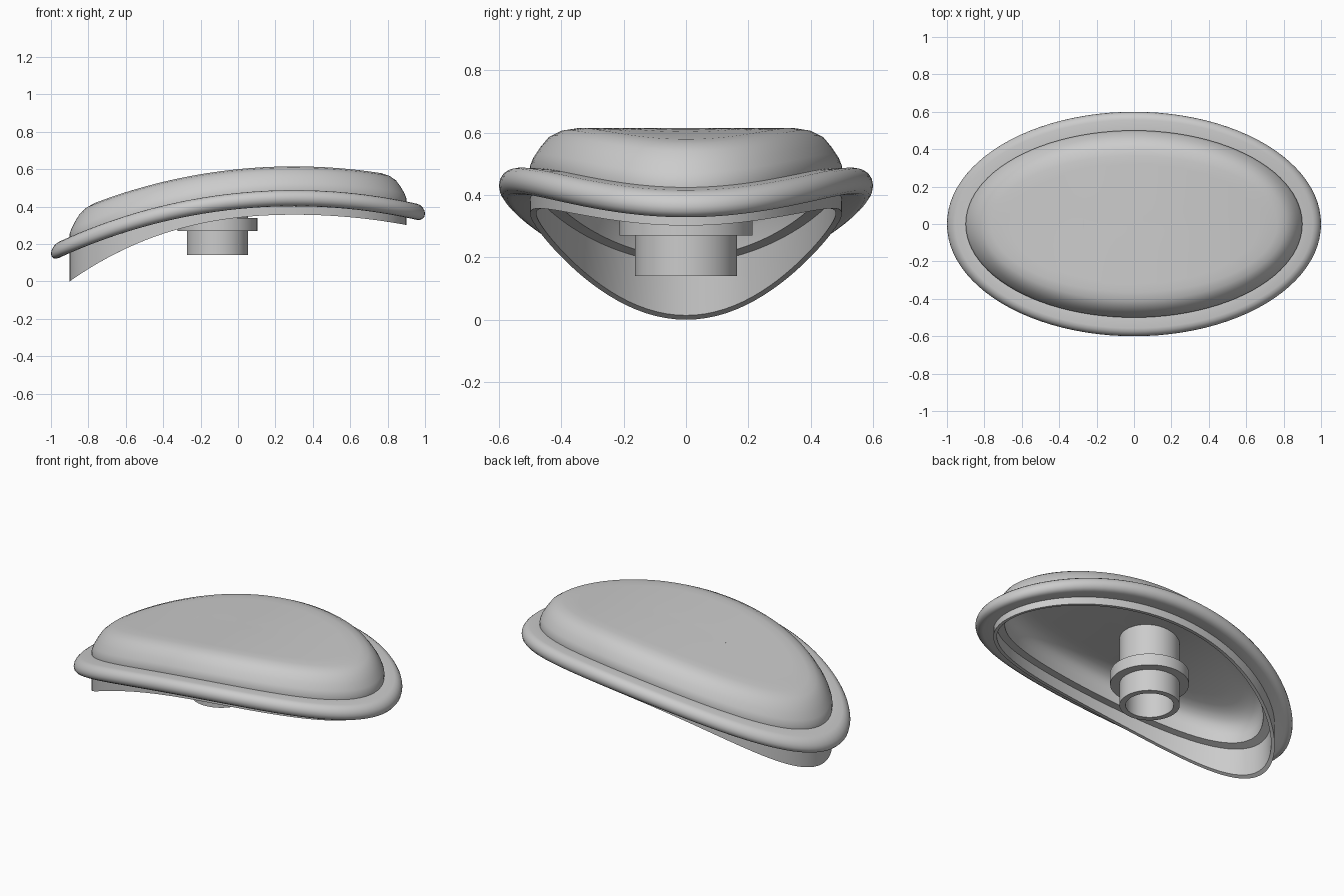
import bpy, bmesh, math

cube = bpy.data.objects.get("Cube")
if cube:
    bpy.data.objects.remove(cube, do_unlink=True)

mat = bpy.data.materials.new("light grey")
mat.use_nodes = True
GREY = (0.6, 0.6, 0.6, 1)
mat.diffuse_color = GREY
mat.node_tree.nodes["Principled BSDF"].inputs["Base Color"].default_value = GREY

LONG, SHORT, PEAK, BEND, SEG = 0.9, 0.5, 0.3, 3.0, 96


def crown(x):
    """Drop of the arched surface along x."""
    return math.sqrt(BEND ** 2 - (x - PEAK) ** 2) - BEND


def skirt_edge(x):
    """Lower rim, dipping more steeply towards the right end."""
    d = x - PEAK
    return 0.357 - 0.153 * d * d - 0.079 * max(0, -d) ** 3


def finish(bm, name, angle=35):
    bmesh.ops.recalc_face_normals(bm, faces=bm.faces)
    mesh = bpy.data.meshes.new(name)
    bm.to_mesh(mesh)
    bm.free()
    mesh.materials.append(mat)
    obj = bpy.data.objects.new(name, mesh)
    bpy.context.collection.objects.link(obj)
    bpy.ops.object.select_all(action='DESELECT')
    obj.select_set(True)
    bpy.context.view_layer.objects.active = obj
    bpy.ops.object.shade_smooth_by_angle(angle=math.radians(angle))
    return obj


def ring(bm, a, b, height):
    verts = []
    for i in range(SEG):
        t = math.tau * i / SEG
        x = a * math.cos(t)
        verts.append(bm.verts.new((x, b * math.sin(t), height(x))))
    return verts


def bridge(bm, p, q):
    for i in range(SEG):
        j = (i + 1) % SEG
        bm.faces.new((p[i], p[j], q[j], q[i]))


def arched(z):
    return lambda x: z + crown(x)


def sheet(d, z):
    """Rings filling an arched oval from its middle to its border."""
    return [((LONG + d) * k / 8, (SHORT + d) * k / 8, arched(z)) for k in range(1, 9)]


# Shell: section given as (outward offset, height above the arch)
outer = [(-0.09, 0.608), (-0.055, 0.59), (-0.03, 0.56), (-0.01, 0.53), (0, 0.505), (0, 0.485)]
FLANGE_Z, FLANGE_R = 0.445, 0.043
for k in range(9):
    t = math.pi * (0.5 - k / 8)
    outer.append((0.1 - FLANGE_R + FLANGE_R * math.cos(t), FLANGE_Z + FLANGE_R * math.sin(t)))
outer.append((0, FLANGE_Z - FLANGE_R))
inner = [(-0.02, 0.425), (-0.065, 0.425), (-0.065, 0.48), (-0.075, 0.52), (-0.1, 0.545), (-0.135, 0.56)]


def section(points):
    return [(LONG + d, SHORT + d, arched(z)) for d, z in points]


rows = sheet(-0.135, 0.615) + section(outer)
rows += [(LONG + d, SHORT + d, skirt_edge) for d in (0, -0.02)]
rows += section(inner) + sheet(-0.18, 0.565)[::-1]

bm = bmesh.new()
rings = [ring(bm, *row) for row in rows]
for p, q in zip(rings, rings[1:]):
    bridge(bm, p, q)
for end, z in ((rings[0], 0.615), (rings[-1], 0.565)):
    centre = bm.verts.new((0, 0, arched(z)(0)))
    for i in range(SEG):
        bm.faces.new((end[i], end[(i + 1) % SEG], centre))
finish(bm, "arched_oval_cap")


# Stem: hollow tube with a collar, hanging from the roof
def tube(name, x, r_out, r_in, low, high):
    bm = bmesh.new()
    loops = [ring(bm, r, r, lambda _, z=z: z)
             for r, z in ((r_out, low), (r_out, high), (r_in, high), (r_in, low))]
    for k in range(4):
        bridge(bm, loops[k], loops[(k + 1) % 4])
    obj = finish(bm, name)
    obj.location.x = x


tube("stem_tube", -0.11, 0.163, 0.13, 0.14, 0.56)
tube("stem_collar", -0.11, 0.213, 0.15, 0.27, 0.34)
